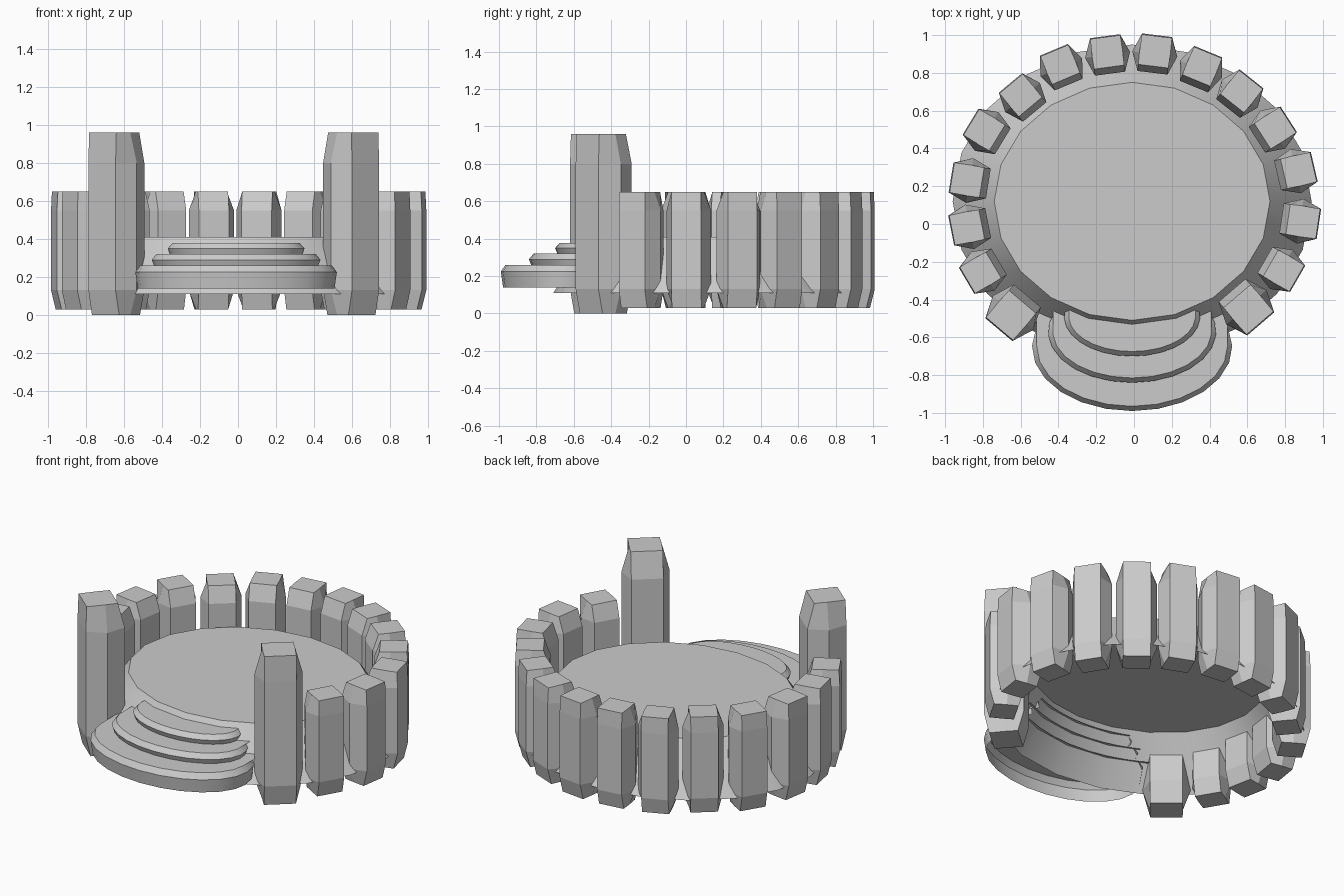
import bpy, bmesh, math

if "Cube" in bpy.data.objects:
    bpy.data.objects.remove(bpy.data.objects["Cube"])

CX, CY = -0.01, 0.12          # centre of the oval floor
Z_TOP, Z_LOW = 0.41, 0.11


def floor_radii(z):
    t = (Z_TOP - z) / (Z_TOP - Z_LOW)
    return 0.73 + 0.22 * t, 0.63 + 0.20 * t


def make_object(name, rings, closed=True, cap_first=False, cap_last=False, smooth=False):
    """Skin a list of equally long point rings."""
    bm = bmesh.new()
    vs = [[bm.verts.new(p) for p in r] for r in rings]
    n = len(vs[0])
    for a, b in zip(vs, vs[1:]):
        for i in range(n if closed else n - 1):
            j = (i + 1) % n
            bm.faces.new((a[i], a[j], b[j], b[i]))
    if cap_first:
        bm.faces.new(vs[0][::-1])
    if cap_last:
        bm.faces.new(vs[-1])
    me = bpy.data.meshes.new(name)
    bm.to_mesh(me)
    bm.free()
    ob = bpy.data.objects.new(name, me)
    bpy.context.collection.objects.link(ob)
    if smooth:
        bpy.ops.object.select_all(action='DESELECT')
        ob.select_set(True)
        bpy.context.view_layer.objects.active = ob
        bpy.ops.object.shade_smooth_by_angle(angle=math.radians(25))
    return ob


# Oval floor with flared skirt, open underneath
rings = []
for z in (Z_LOW, Z_TOP):
    rx, ry = floor_radii(z)
    rings.append([(CX + rx * math.cos(a), CY + ry * math.sin(a), z)
                  for a in (i * math.tau / 20 for i in range(20))])
make_object("floor", rings, cap_last=True, smooth=True)


# Curved entrance steps: wall, lip, chamfer, tread running back into the skirt
def step(name, cy, rx, ry, z0, z1, z2, over, flare=0.012, cham=0.025):
    n = 16
    angs = [math.radians(180 - over + (180 + 2 * over) * i / n) for i in range(n + 1)]

    def arc(d, z):
        return [(CX + (rx - d) * math.cos(a), cy + (ry - d) * math.sin(a), z) for a in angs]

    top = arc(cham, z2)
    fx, fy = floor_radii(z2)
    back = [(x, max(y, CY - fy * math.sqrt(1 - ((x - CX) / fx) ** 2) + 0.02), z)
            for x, y, z in top]
    make_object(name, [arc(flare, z0), arc(0, z1), top, back], closed=False, smooth=True)


step("lower_step", -0.65, 0.53, 0.34, 0.14, 0.225, 0.26, 31)
step("middle_step", -0.57, 0.445, 0.27, 0.26, 0.29, 0.32, 25)
step("upper_step", -0.49, 0.36, 0.21, 0.32, 0.35, 0.378, 10)


# Hexagonal posts, tapered at both ends, facing outward round the oval
def post(name, x, y, z0, z1, taper0, taper1, s=1.0):
    ang = math.atan2((y - CY) / 0.61, (x - CX) / 0.77)
    c, sn = math.cos(ang), math.sin(ang)

    def ring(z, side, outer, inner):
        pts = [(outer, -0.08), (outer, 0.08), (0, side), (inner, 0.08), (inner, -0.08), (0, -side)]
        return [(x + s * (r * c - t * sn), y + s * (r * sn + t * c), z) for r, t in
                pts[:3] + pts[3:]]

    make_object(name, [ring(z0, 0.082, 0.075, -0.07), ring(z0 + taper0, 0.12, 0.10, -0.10),
                       ring(z1 - taper1, 0.12, 0.10, -0.10), ring(z1, 0.082, 0.095, -0.065)],
                cap_first=True, cap_last=True)


short_posts = [(0.78, -0.24), (0.88, 0.015), (0.857, 0.28), (0.735, 0.50), (0.56, 0.69),
               (0.355, 0.82), (0.11, 0.90), (-0.14, 0.895), (-0.385, 0.83), (-0.59, 0.67),
               (-0.78, 0.49), (-0.87, 0.23), (-0.87, -0.015), (-0.80, -0.25)]
for i, (x, y) in enumerate(short_posts):
    post(f"wall_post_{i + 1}", x, y, 0.03, 0.65, 0.10, 0.10)
post("right_gate_post", 0.595, -0.44, 0.0, 0.96, 0.13, 0.16, 1.17)
post("left_gate_post", -0.64, -0.47, 0.0, 0.96, 0.13, 0.16, 1.17)
